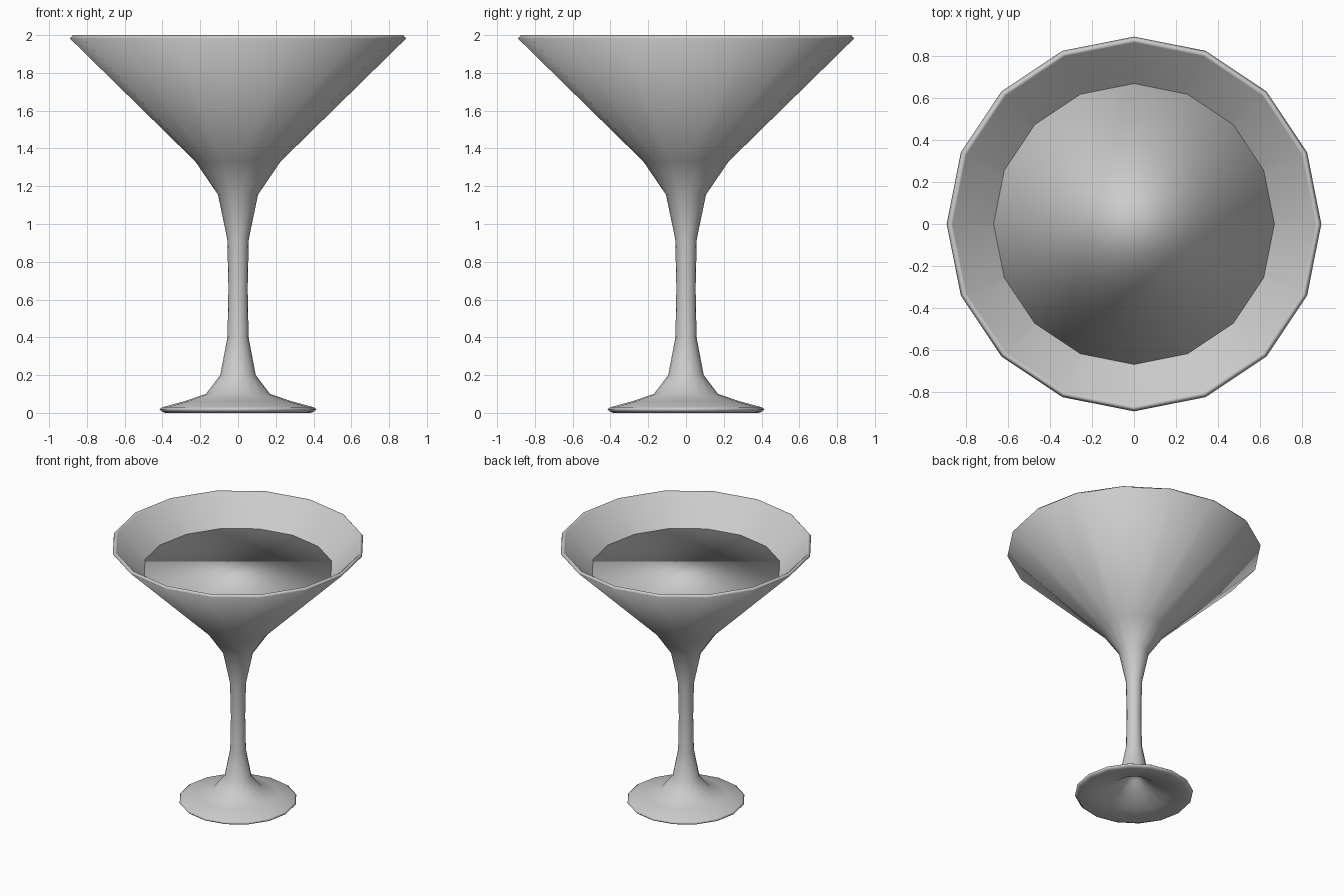
import bpy, bmesh, math

if "Cube" in bpy.data.objects:
    bpy.data.objects.remove(bpy.data.objects["Cube"])

SIDES = 16


def lathe(name, profile, ngon_caps=False):
    """Revolve (radius, z) points; radius 0 makes a pole."""
    bm = bmesh.new()
    rings = []
    for r, z in profile:
        if r == 0:
            rings.append([bm.verts.new((0, 0, z))] * SIDES)
        else:
            rings.append([bm.verts.new((r * math.cos(2 * math.pi * i / SIDES),
                                        r * math.sin(2 * math.pi * i / SIDES), z))
                          for i in range(SIDES)])
    for a, b in zip(rings, rings[1:]):
        for i in range(SIDES):
            j = (i + 1) % SIDES
            corners = list(dict.fromkeys((a[i], a[j], b[j], b[i])))
            bm.faces.new(corners)
    if ngon_caps:
        bm.faces.new(rings[-1])
    bmesh.ops.recalc_face_normals(bm, faces=bm.faces)
    for f in bm.faces:
        f.smooth = True
    mesh = bpy.data.meshes.new(name)
    bm.to_mesh(mesh)
    bm.free()
    ob = bpy.data.objects.new(name, mesh)
    bpy.context.collection.objects.link(ob)
    return ob


# Glass: hollow foot underside, stem, outer bowl, thin lip, inner bowl
lathe("cocktail_glass", [
    (0, 0.19), (0.05, 0.15), (0.14, 0.075), (0.26, 0.035), (0.385, 0.0),
    (0.405, 0.008), (0.415, 0.02), (0.40, 0.03), (0.283, 0.062), (0.17, 0.10),
    (0.094, 0.20), (0.056, 0.40), (0.051, 0.66), (0.057, 0.92),
    (0.106, 1.155), (0.225, 1.33),
    (0.89, 1.982), (0.875, 2.0), (0.862, 1.99),
    (0.19, 1.335), (0.08, 1.23), (0, 1.19),
])

# Drink: closed body filling the bowl, flat polygon surface on top
lathe("drink", [
    (0, 1.20), (0.079, 1.235), (0.187, 1.338), (0.667, 1.803),
], ngon_caps=True)
